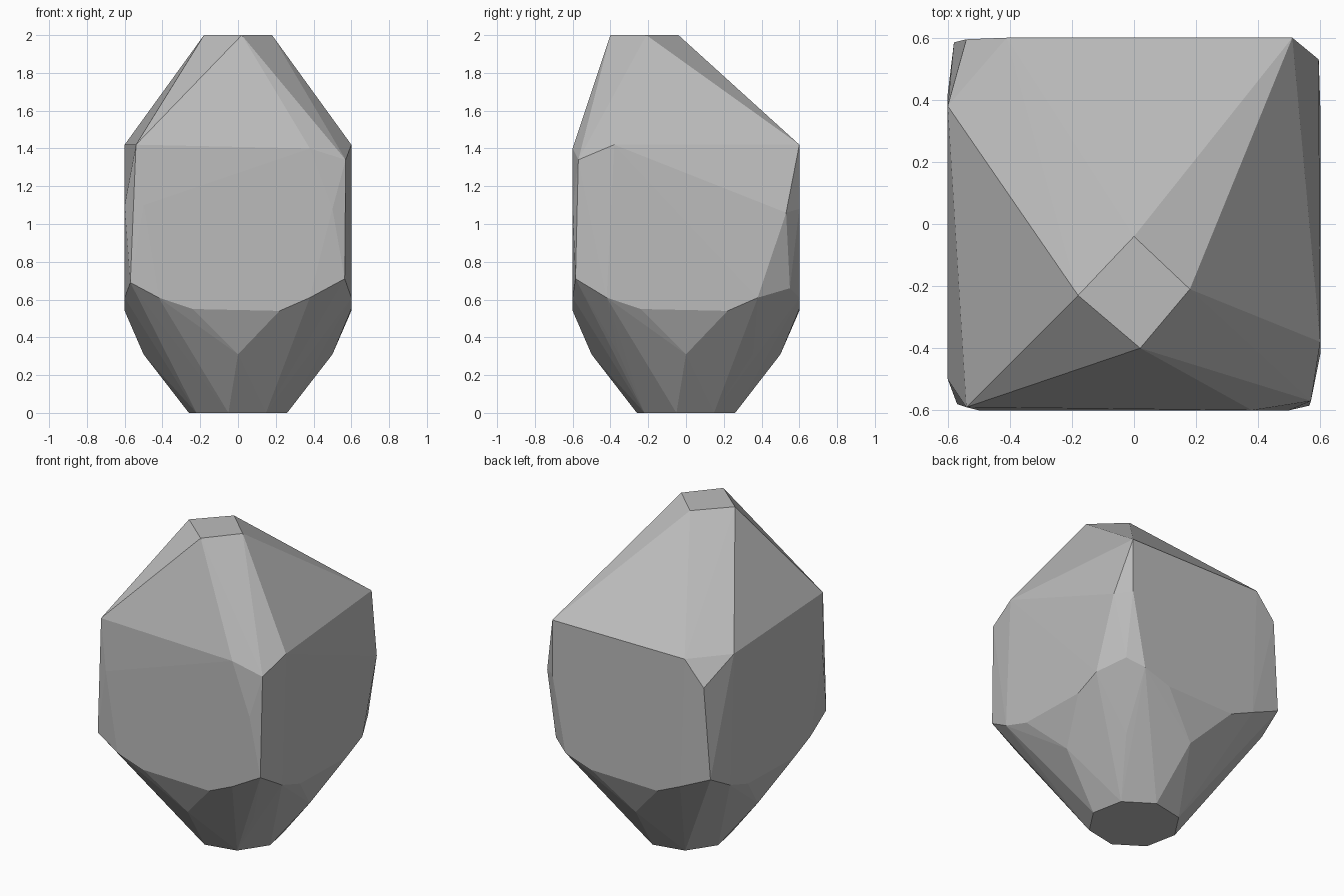
import bpy, bmesh
from math import cos, sin, radians

cube = bpy.data.objects.get("Cube")
if cube:
    bpy.data.objects.remove(cube, do_unlink=True)

grey = bpy.data.materials.new("stone grey")
grey.use_nodes = True
colour = (0.5, 0.5, 0.5, 1)
grey.diffuse_color = colour
grey.node_tree.nodes["Principled BSDF"].inputs["Base Color"].default_value = colour


def ring(radius, z, start, count=8):
    step = 360 / count
    return [(radius * cos(radians(start + i * step)),
             radius * sin(radians(start + i * step)), z) for i in range(count)]


# Small flat top and the chipped shoulder corners
points = [(-.18, -.23, 2), (0, -.04, 2), (.18, -.21, 2), (.02, -.40, 2)]
points += [(-.54, -.59, 1.42), (.57, -.57, 1.34), (.38, -.60, 1.40),
           (.60, -.38, 1.42), (.51, .60, 1.42), (-.41, .60, 1.42),
           (-.60, .38, 1.42), (-.54, .595, 1.27)]

# Corner chips at mid height
points += [(-.50, -.60, 1.1), (-.60, -.50, 1.1), (.50, -.60, 1.08),
           (.595, .53, 1.06), (.51, .60, 1.08)]

# Lower corners of the four sides
points += [(-.57, -.58, .69), (.565, -.585, .71), (-.58, .585, .70), (.52, .55, .66)]

# Curved lower edge of each side, repeated by quarter turns
for along, z in ((-.42, .61), (-.24, .55), (.22, .54), (.38, .61)):
    x, y = along, -.60
    for turn in range(4):
        points.append((x, y, z))
        x, y = -y, x

# Tapered underside and flat base
points += ring(.50, .31, 0) + ring(.265, 0, 34)

bm = bmesh.new()
for p in points:
    bm.verts.new(p)
hull = bmesh.ops.convex_hull(bm, input=bm.verts)
unused = [g for g in hull["geom_interior"] + hull["geom_unused"]
          if isinstance(g, bmesh.types.BMVert)]
bmesh.ops.delete(bm, geom=list(set(unused)), context='VERTS')
bmesh.ops.recalc_face_normals(bm, faces=bm.faces)
mesh = bpy.data.meshes.new("rock")
bm.to_mesh(mesh)
bm.free()
mesh.materials.append(grey)
rock = bpy.data.objects.new("rock", mesh)
bpy.context.collection.objects.link(rock)
